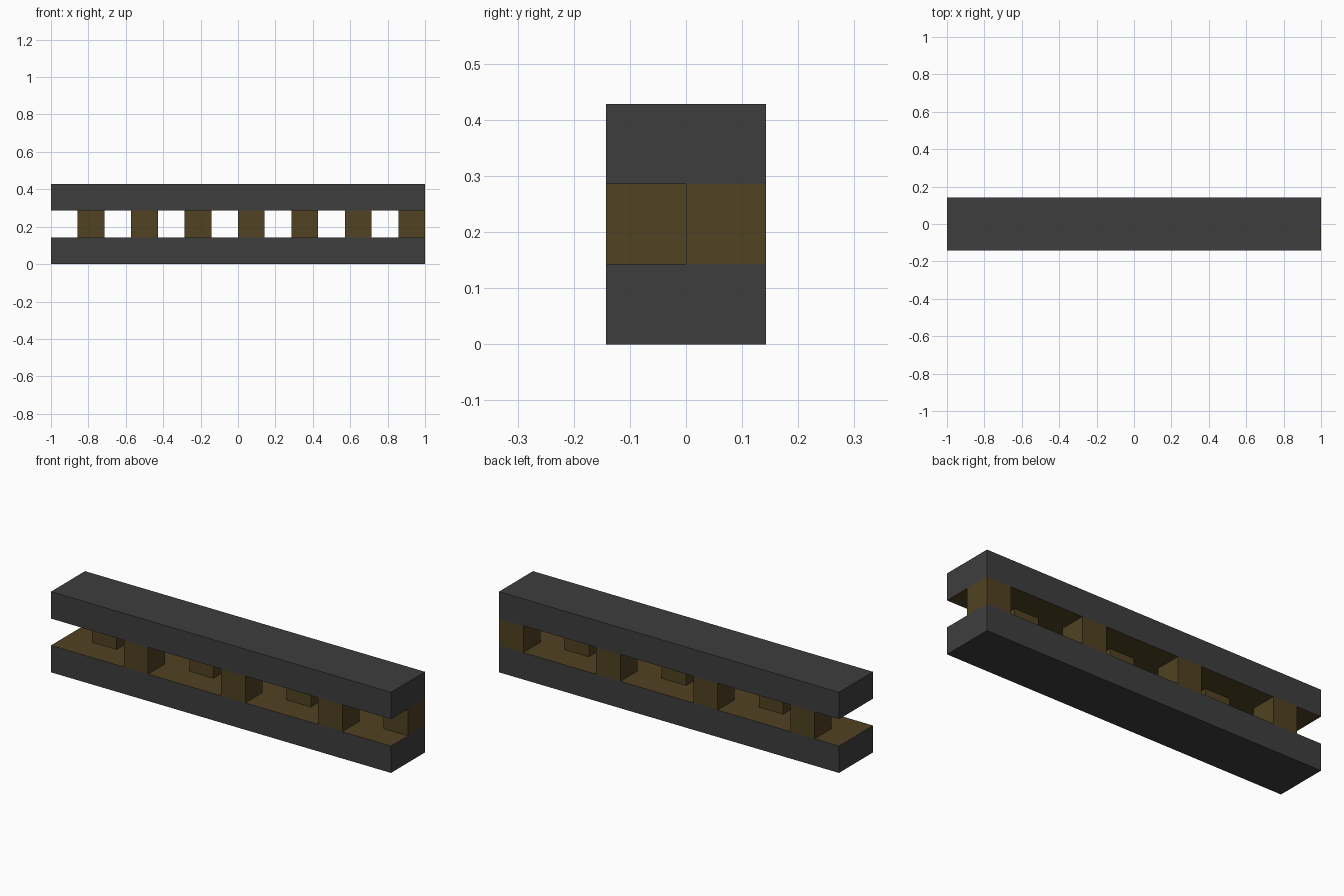
import bpy
import bmesh
from mathutils import Matrix, Vector

if "Cube" in bpy.data.objects:
    bpy.data.objects.remove(bpy.data.objects["Cube"], do_unlink=True)

U = 1 / 7  # grid module: the model is 14 x 2 x 3 modules


def make_material(name, rgb):
    mat = bpy.data.materials.new(name)
    mat.use_nodes = True
    mat.diffuse_color = (*rgb, 1)
    mat.node_tree.nodes["Principled BSDF"].inputs["Base Color"].default_value = (*rgb, 1)
    return mat


GREY = make_material("dark grey", (0.048, 0.048, 0.048))
BROWN = make_material("dark brown", (0.082, 0.054, 0.016))


def box(name, low, high, materials, inner=None):
    """Box between two corners in modules; faces along inner use the second material."""
    low, high = Vector(low) * U, Vector(high) * U
    bm = bmesh.new()
    bmesh.ops.create_cube(bm, size=1, matrix=Matrix.Translation((low + high) / 2)
                          @ Matrix.Diagonal((*(high - low), 1)))
    bm.normal_update()
    if inner:
        for face in bm.faces:
            face.material_index = int(face.normal.dot(Vector(inner)) > 0.5)
    mesh = bpy.data.meshes.new(name)
    bm.to_mesh(mesh)
    bm.free()
    for mat in materials:
        mesh.materials.append(mat)
    obj = bpy.data.objects.new(name, mesh)
    bpy.context.collection.objects.link(obj)


# Long beams with brown faces towards the gap
box("lower_beam", (-7, -1, 0), (7, 1, 1), (GREY, BROWN), (0, 0, 1))
box("upper_beam", (-7, -1, 2), (7, 1, 3), (GREY, BROWN), (0, 0, -1))

# Spacer blocks alternating between the back and front halves
for i in range(7):
    x = 2 * i - 6
    y, side = (0, "back") if i % 2 == 0 else (-1, "front")
    box(f"{side}_spacer_{i // 2 + 1}", (x, y, 1), (x + 1, y + 1, 2), (BROWN,))
